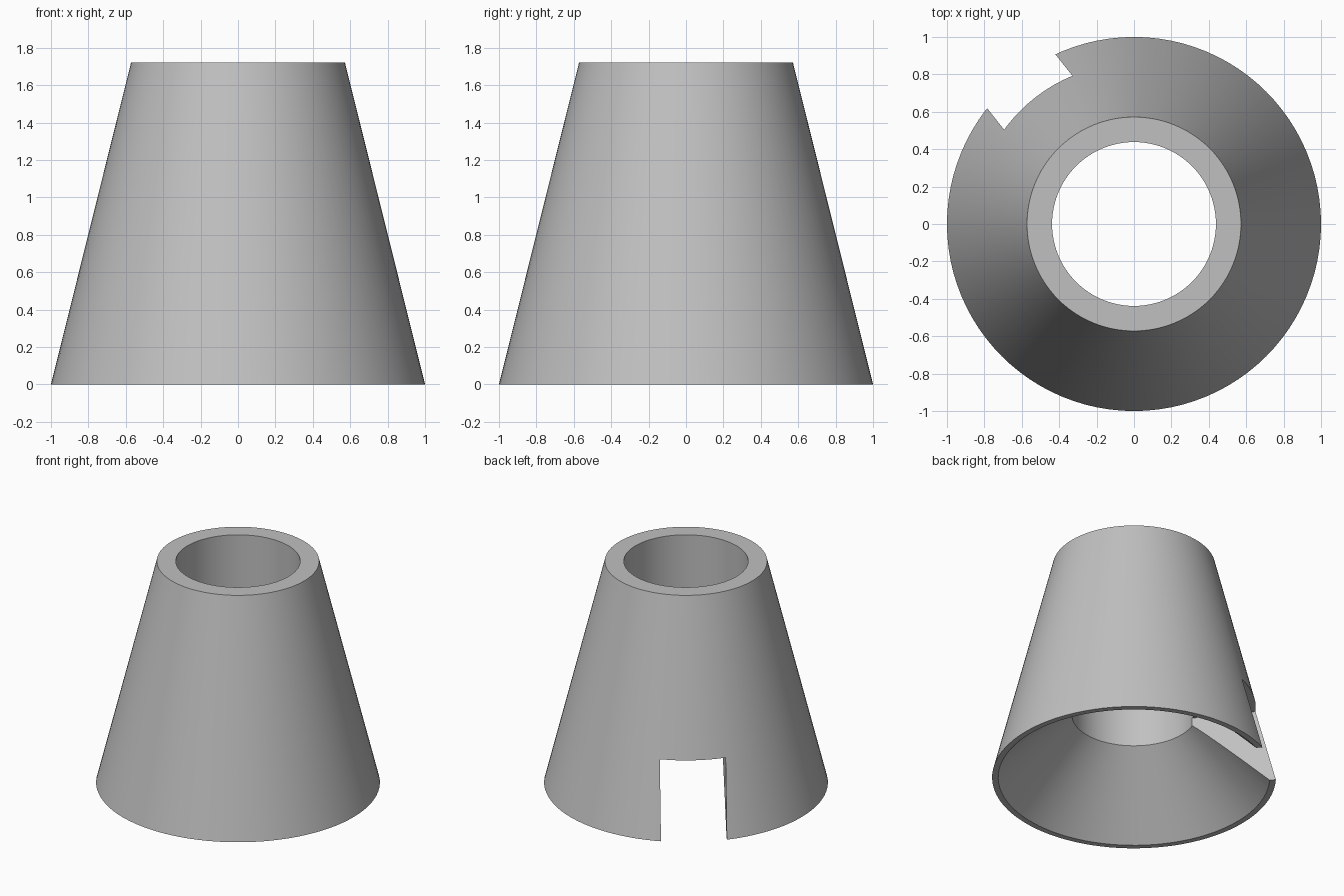
import bpy, bmesh, math
from mathutils import Matrix

if "Cube" in bpy.data.objects:
    bpy.data.objects.remove(bpy.data.objects["Cube"])

SEGMENTS = 96

grey = bpy.data.materials.new("light_grey")
grey.diffuse_color = (0.53, 0.53, 0.53, 1)
grey.use_nodes = True
grey.node_tree.nodes["Principled BSDF"].inputs["Base Color"].default_value = grey.diffuse_color


def make_object(name, bm):
    bmesh.ops.recalc_face_normals(bm, faces=bm.faces)
    mesh = bpy.data.meshes.new(name)
    bm.to_mesh(mesh)
    bm.free()
    mesh.materials.append(grey)
    obj = bpy.data.objects.new(name, mesh)
    bpy.context.collection.objects.link(obj)
    return obj


def lathe(name, profile):
    """Revolve a closed (radius, height) profile around z."""
    bm = bmesh.new()
    rings = []
    for i in range(SEGMENTS):
        a = 2 * math.pi * i / SEGMENTS
        rings.append([bm.verts.new((r * math.cos(a), r * math.sin(a), z))
                      for r, z in profile])
    n = len(profile)
    for i in range(SEGMENTS):
        a, b = rings[i], rings[(i + 1) % SEGMENTS]
        for j in range(n):
            k = (j + 1) % n
            bm.faces.new((a[j], b[j], b[k], a[k]))
    return make_object(name, bm)


# Tapered sleeve: straight bore above, flared bore below
sleeve = lathe("tapered_sleeve", [(1.0, 0), (0.572, 1.72), (0.438, 1.72),
                                  (0.438, 0.51), (0.957, 0)])

# Notch cutter: box reaching from the axis out through the back left wall
bm = bmesh.new()
bmesh.ops.create_cube(bm, size=1, matrix=Matrix.Rotation(math.radians(128.3), 4, 'Z')
                      @ Matrix.Translation((0.65, 0, 0.185))
                      @ Matrix.Diagonal((1.3, 0.465, 0.77, 1)))
cutter = make_object("notch_cutter", bm)
cutter.hide_render = True

# Cut the notch, then drop the cutter
cut = sleeve.modifiers.new("notch", 'BOOLEAN')
cut.operation = 'DIFFERENCE'
cut.solver = 'EXACT'
cut.object = cutter
bpy.context.view_layer.objects.active = sleeve
sleeve.select_set(True)
bpy.ops.object.modifier_apply(modifier=cut.name)
bpy.data.objects.remove(cutter)

# Smooth round walls with crisp rims
bpy.ops.object.shade_smooth_by_angle(angle=math.radians(30))
